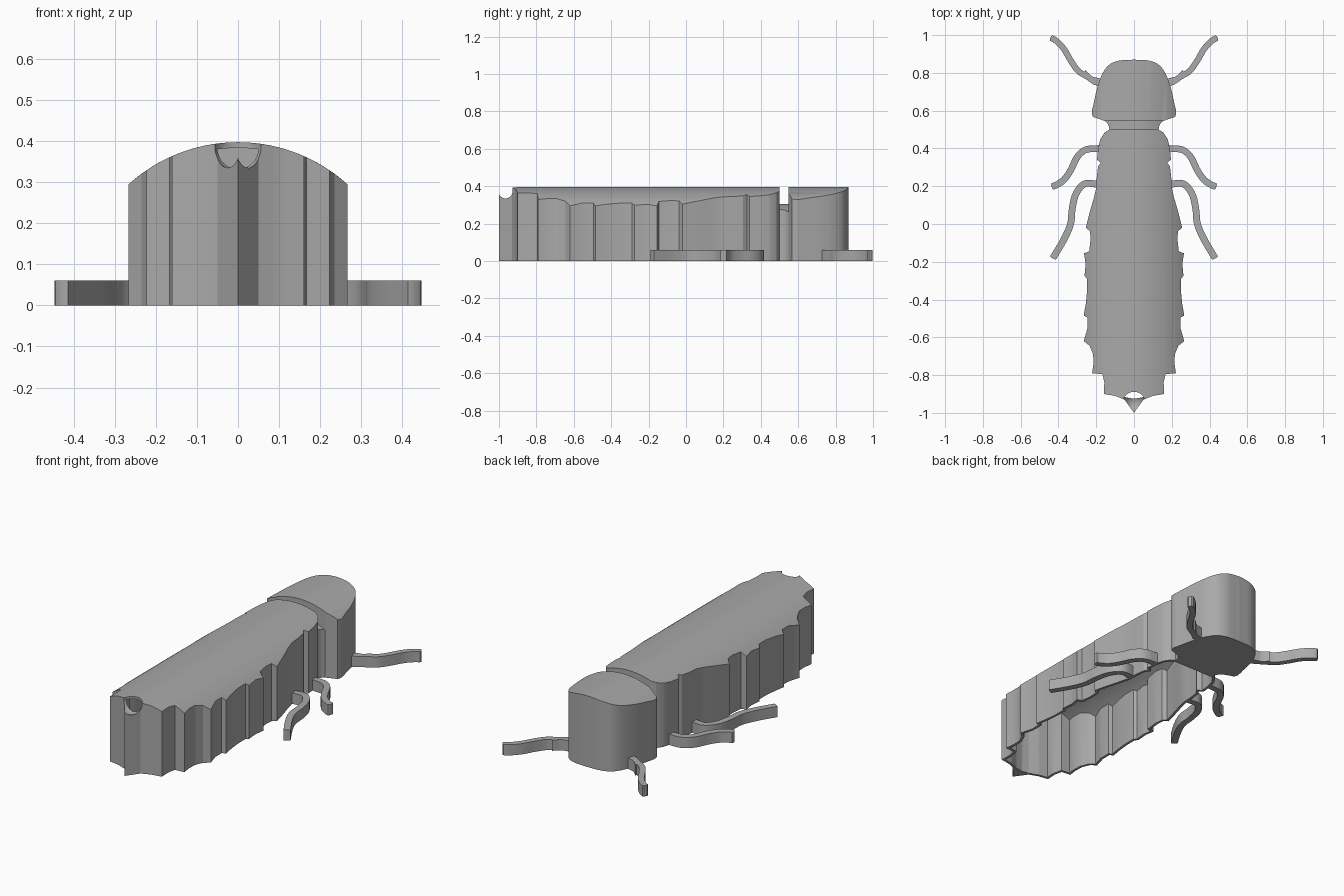
import bpy
import bmesh
from math import radians, sqrt
from mathutils import Vector

cube = bpy.data.objects.get("Cube")
if cube:
    bpy.data.objects.remove(cube, do_unlink=True)

RADIUS = 0.397   # the back is one long cylinder along y
WALL = 0.014
LIMB_TOP = 0.06

grey = bpy.data.materials.new("plain_grey")
grey.use_nodes = True
shade = (0.4, 0.4, 0.4, 1)
grey.diffuse_color = shade
grey.node_tree.nodes["Principled BSDF"].inputs["Base Color"].default_value = shade


def spline(points, steps=6):
    """Smooth path through a few points."""
    p = [Vector(q) for q in points]
    p = [2 * p[0] - p[1]] + p + [2 * p[-1] - p[-2]]
    path = []
    for a, b, c, d in zip(p, p[1:], p[2:], p[3:]):
        for i in range(steps):
            t = i / steps
            path.append(0.5 * (2 * b + (c - a) * t + (2 * a - 5 * b + 4 * c - d) * t ** 2
                               + (3 * b - a - 3 * c + d) * t ** 3))
    return path + [p[-2]]


def mirrored(half):
    """Close a half outline across the centre line."""
    half = [Vector(q) for q in half]
    return half + [Vector((-q.x, q.y)) for q in reversed(half) if abs(q.x) > 1e-4]


def inset(outline, distance):
    """Move a clockwise outline inwards with mitred corners."""
    result = []
    for i, q in enumerate(outline):
        d1 = (q - outline[i - 1]).normalized()
        d2 = (outline[(i + 1) % len(outline)] - q).normalized()
        n1, n2 = Vector((d1.y, -d1.x)), Vector((d2.y, -d2.x))
        m = (n1 + n2).normalized()
        result.append(q + m * distance / max(m.dot(n1), 0.6))
    return result


def prism(name, outline, top, bottom=0.0, cuts=False):
    """Extrude an outline upwards to a height given by x."""
    bm = bmesh.new()
    bm.faces.new([bm.verts.new((q[0], q[1], bottom)) for q in outline])
    if cuts:
        for i in range(-13, 14):
            bmesh.ops.bisect_plane(bm, geom=bm.verts[:] + bm.edges[:] + bm.faces[:],
                                   plane_co=(i * 0.02, 0, 0), plane_no=(1, 0, 0))
    raised = bmesh.ops.extrude_face_region(bm, geom=bm.faces[:], use_keep_orig=True)
    for v in raised["geom"]:
        if isinstance(v, bmesh.types.BMVert):
            v.co.z = top(v.co.x)
    bmesh.ops.recalc_face_normals(bm, faces=bm.faces[:])
    bmesh.ops.triangulate(bm, faces=bm.faces[:])
    mesh = bpy.data.meshes.new(name)
    bm.to_mesh(mesh)
    bm.free()
    mesh.materials.append(grey)
    obj = bpy.data.objects.new(name, mesh)
    bpy.context.collection.objects.link(obj)
    return obj


def activate(obj):
    bpy.ops.object.select_all(action='DESELECT')
    obj.select_set(True)
    bpy.context.view_layer.objects.active = obj


def smooth(obj):
    activate(obj)
    bpy.ops.object.shade_smooth_by_angle(angle=radians(25))


def carve(obj, cutter):
    mod = obj.modifiers.new("carve", 'BOOLEAN')
    mod.operation = 'DIFFERENCE'
    mod.solver = 'EXACT'
    mod.object = cutter
    activate(obj)
    bpy.ops.object.modifier_apply(modifier=mod.name)
    bpy.data.objects.remove(cutter, do_unlink=True)


def arch(radius):
    return lambda x: sqrt(radius ** 2 - x ** 2)


# Segmented body: notched outline, hollow from below
body_half = [
    (0.13, 0.5), (0.155, 0.485), (0.178, 0.45), (0.19, 0.40), (0.196, 0.34),
    (0.176, 0.325), (0.19, 0.305), (0.197, 0.25), (0.2, 0.19), (0.212, 0.14),
    (0.235, 0.06), (0.255, -0.02), (0.233, -0.037), (0.23, -0.08), (0.237, -0.145),
    (0.265, -0.155), (0.256, -0.21), (0.262, -0.275), (0.248, -0.29), (0.248, -0.35),
    (0.255, -0.42), (0.266, -0.485), (0.246, -0.495), (0.246, -0.55), (0.266, -0.62),
    (0.235, -0.645), (0.216, -0.69), (0.215, -0.74), (0.222, -0.79), (0.167, -0.795),
    (0.157, -0.84), (0.16, -0.9), (0.1, -0.91), (0.05, -0.93), (0, -1)]
body_outline = mirrored(body_half)
body = prism("body", body_outline, arch(RADIUS), cuts=True)
hollow = [Vector((q.x, max(q.y, -0.925))) for q in inset(body_outline, WALL)]
carve(body, prism("hollow_cutter", hollow, arch(RADIUS - WALL), bottom=-0.1, cuts=True))

# Round bite out of the tail
bpy.ops.mesh.primitive_uv_sphere_add(segments=32, ring_count=16, radius=0.06,
                                     location=(0, -0.947, 0.386))
bite = bpy.context.object
bite.data.materials.append(grey)
carve(body, bite)
smooth(body)

# Neck: lower arch in the groove between body and head
neck_half = [(0.13, 0.495), (0.132, 0.515), (0.142, 0.535), (0.165, 0.555)]
smooth(prism("neck", mirrored(neck_half), arch(0.305), cuts=True))

# Head: solid dome outline under the same arch
head_side = spline([(0, 0.87), (0.08, 0.865), (0.135, 0.84), (0.17, 0.79),
                    (0.195, 0.72), (0.211, 0.65), (0.223, 0.595), (0.218, 0.567)], 4)
head_half = head_side + [Vector((0.195, 0.56)), Vector((0.16, 0.547))]
smooth(prism("head", mirrored(head_half), arch(RADIUS), cuts=True))


def limb(name, points, width):
    """A flat curved strip on each side, rounded off at its tip."""
    path = spline(points)
    left, right = [], []
    for i, q in enumerate(path):
        d = (path[min(i + 1, len(path) - 1)] - path[max(i - 1, 0)]).normalized()
        w = width / 2 * (0.55 if i == len(path) - 1 else 1)
        side = Vector((-d.y, d.x)) * w
        left.append(q + side)
        right.append(q - side)
    outline = left + right[::-1]
    for label, sign in (("left", 1), ("right", -1)):
        strip = [(sign * q.x, q.y) for q in outline]
        smooth(prism(f"{name}_{label}", strip, lambda x: LIMB_TOP))


limb("upper_leg", [(0.185, 0.40), (0.255, 0.393), (0.3, 0.355), (0.335, 0.285),
                   (0.37, 0.235), (0.41, 0.207), (0.436, 0.198)], 0.035)
limb("lower_leg", [(0.19, 0.21), (0.26, 0.213), (0.307, 0.16), (0.327, 0.08),
                   (0.336, 0), (0.37, -0.08), (0.42, -0.165), (0.43, -0.182)], 0.036)
limb("antenna", [(0.2, 0.748), (0.25, 0.782), (0.295, 0.81), (0.335, 0.865),
                 (0.37, 0.925), (0.41, 0.968), (0.442, 0.987)], 0.032)

# Thick antenna root with a small spur
for label, sign in (("left", 1), ("right", -1)):
    root = [(0.18, 0.72), (0.18, 0.77), (0.225, 0.782), (0.258, 0.815), (0.265, 0.775)]
    prism(f"antenna_root_{label}", [(sign * x, y) for x, y in root], lambda x: LIMB_TOP)
